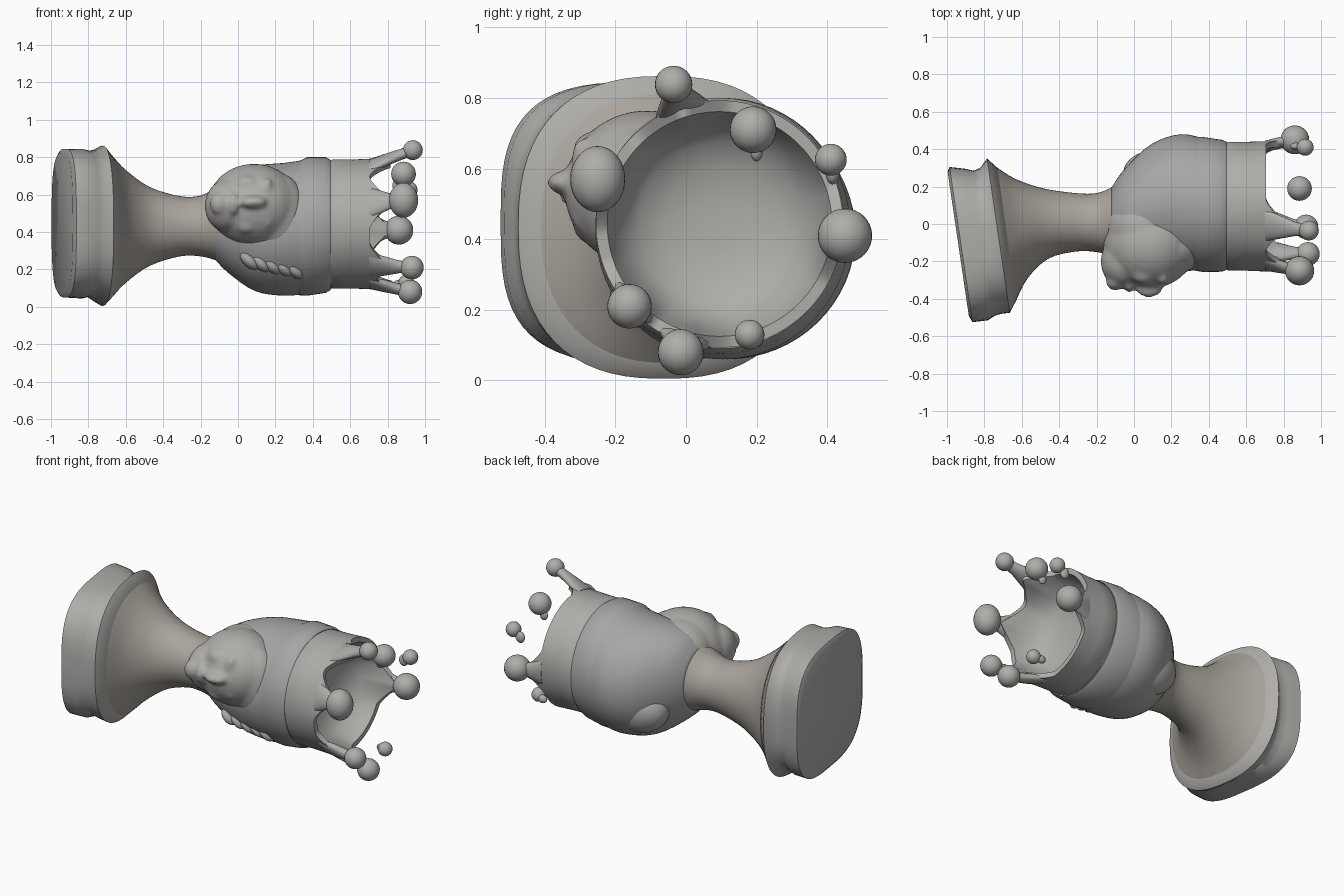
import bpy, bmesh, math
from mathutils import Vector, Matrix

if "Cube" in bpy.data.objects:
    bpy.data.objects.remove(bpy.data.objects["Cube"])

def material(name, col):
    m = bpy.data.materials.new(name)
    m.diffuse_color = (*col, 1)
    m.use_nodes = True
    m.node_tree.nodes["Principled BSDF"].inputs["Base Color"].default_value = m.diffuse_color
    return m

STONE = material("stone", (0.43, 0.42, 0.40))
NECK = material("warm_stone", (0.40, 0.37, 0.33))
HAIR = material("hair_grey", (0.38, 0.385, 0.385))

def finish(bm, name, mat, angle=50):
    bmesh.ops.recalc_face_normals(bm, faces=bm.faces)
    me = bpy.data.meshes.new(name)
    bm.to_mesh(me)
    bm.free()
    ob = bpy.data.objects.new(name, me)
    bpy.context.collection.objects.link(ob)
    me.materials.append(mat)
    bpy.ops.object.select_all(action='DESELECT')
    ob.select_set(True)
    bpy.context.view_layer.objects.active = ob
    bpy.ops.object.shade_smooth_by_angle(angle=math.radians(angle))
    return ob

def spow(v, p):
    return math.copysign(abs(v) ** p, v)

def skin(rings, name, mat):
    """Bridge closed rings of points and cap both ends."""
    bm = bmesh.new()
    vr = [[bm.verts.new(p) for p in r] for r in rings]
    n = len(vr[0])
    for a, b in zip(vr, vr[1:]):
        for i in range(n):
            j = (i + 1) % n
            bm.faces.new((a[i], a[j], b[j], b[i]))
    bm.faces.new(vr[0])
    bm.faces.new(vr[-1])
    return finish(bm, name, mat)

def ring(x, ylo, yhi, zlo, zhi, power=2.0, tilt=0.0, n=64):
    pts = []
    for i in range(n):
        t = 2 * math.pi * i / n
        dy = (yhi - ylo) / 2 * spow(math.cos(t), 2 / power)
        dz = (zhi - zlo) / 2 * spow(math.sin(t), 2 / power)
        pts.append(Vector((x - tilt * dy, (ylo + yhi) / 2 + dy, (zlo + zhi) / 2 + dz)))
    return pts

def smooth_sections(secs, steps=4):
    out = []
    for k in range(len(secs) - 1):
        p0, p1, p2, p3 = (secs[min(max(k + d, 0), len(secs) - 1)] for d in (-1, 0, 1, 2))
        for s in range(steps):
            t = s / steps
            out.append([0.5 * (2 * b + (c - a) * t + (2 * a - 5 * b + 4 * c - d) * t * t
                        + (3 * b - a - 3 * c + d) * t ** 3) for a, b, c, d in zip(p0, p1, p2, p3)])
    return out + [secs[-1]]

def blobs(parts, name, mat, voxel=0.0):
    """Ellipsoids (centre, radii, turn), optionally fused into one skin."""
    bm = bmesh.new()
    for c, r, turn in parts:
        m = Matrix.Translation(c) @ Matrix.Rotation(turn, 4, 'Y') @ Matrix.Diagonal((*r, 1))
        bmesh.ops.create_uvsphere(bm, u_segments=28, v_segments=16, radius=1, matrix=m)
    ob = finish(bm, name, mat)
    if voxel:
        re = ob.modifiers.new("fuse", 'REMESH')
        re.mode, re.voxel_size, re.use_smooth_shade = 'VOXEL', voxel, True
        sm = ob.modifiers.new("soften", 'SMOOTH')
        sm.factor, sm.iterations = 0.5, 6
    return ob

# Tilted stepped base (x, y low, y high, z low, z high, squareness, tilt)
base = [(-.94, -.49, .28, .07, .82, 3.1, .147), (-.925, -.525, .305, .05, .845, 3.1, .147),
        (-.84, -.515, .295, .045, .845, 3.0, .147), (-.80, -.49, .285, .055, .835, 2.8, .147),
        (-.765, -.48, .30, .03, .84, 2.6, .147), (-.725, -.475, .35, .005, .862, 2.45, .147),
        (-.68, -.41, .30, .05, .81, 2.3, .14)]
# Flared stem and neck
stem = [(-.68, -.41, .30, .05, .81, 2.3, .14), (-.60, -.29, .24, .13, .73, 2.1, .12),
        (-.47, -.185, .19, .22, .64, 2, .07), (-.31, -.147, .165, .27, .592, 2, 0),
        (-.20, -.15, .165, .27, .595, 2, 0), (-.12, -.17, .195, .25, .64, 2, 0)]
# Back of the head
skull = [(-.12, -.17, .195, .25, .64, 2, 0), (-.05, -.20, .295, .18, .71, 2, 0),
         (.09, -.23, .425, .085, .755, 2, 0), (.25, -.25, .48, .06, .77, 2, 0),
         (.40, -.245, .45, .075, .79, 2, 0), (.50, -.24, .43, .095, .78, 2, 0)]
skin([ring(*s) for s in base], "base", STONE)
skin([ring(*s) for s in smooth_sections(stem)], "stem", NECK)
skin([ring(*s) for s in smooth_sections(skull)], "hair", HAIR)

# Face with jaw, forehead, temples, nose, lips, brow and cheeks, fused together
blobs([((.085, -.11, .54), (.25, .235, .225), 0), ((-.06, -.20, .54), (.118, .14, .14), 0),
       ((.20, -.13, .50), (.17, .145, .22), 0), ((.05, -.02, .56), (.20, .20, .19), 0),
       ((.08, -.335, .56), (.075, .058, .035), 0), ((-.10, -.31, .55), (.05, .045, .06), 0),
       ((-.025, -.325, .55), (.03, .04, .06), 0),
       ((.15, -.29, .63), (.03, .035, .06), .2), ((.15, -.29, .48), (.03, .035, .06), -.2),
       ((.05, -.26, .65), (.07, .06, .055), 0), ((.05, -.26, .44), (.07, .06, .055), 0)],
      "face", STONE, .013)

# Twisted braid lying along the hair below the face
blobs([((.06 + .06 * i, -.165 + .007 * i, .245 - .012 * i), (.06, .05, .032), .75) for i in range(5)],
      "braid", HAIR)
# Swept back panel, nearly flush with the head
blobs([((.13, .27, .29), (.19, .13, .15), .2)], "back_lock", STONE)

# Headband between hair and crown
skin([ring(*s) for s in [(.33, -.25, .465, .062, .78), (.37, -.257, .465, .06, .80),
      (.47, -.255, .45, .075, .80), (.495, -.245, .44, .09, .785)]], "headband", HAIR)

# Crown ball positions: x, y, z, radius, standing on a prong or loose
BALLS = [(.935, -.035, .838, .053, 1), (.885, .19, .71, .066, 0), (.915, .41, .625, .045, 0),
         (.86, .45, .41, .077, 1), (.90, .18, .13, .042, 0), (.92, -.015, .08, .065, 1),
         (.93, -.16, .21, .063, 1), (.885, -.25, .57, .078, 1)]
CY, CZ, R = .095, .443, .348
peaks = [math.atan2(b[2] - CZ, b[1] - CY) for b in BALLS if b[4]]

def rim_x(t):
    d = min(abs((t - p + math.pi) % (2 * math.pi) - math.pi) for p in peaks)
    return .705 + .12 * max(0, 1 - d / .42) ** 1.3

def crown_ring(f, r, n=128):
    """f runs from crown foot (0) to the pointed rim (1)."""
    return [Vector((.48 + f * (min(rim_x(t), 9 if f > .6 else .70) - .48),
                    CY + r * math.cos(t), CZ + r * math.sin(t)))
            for t in (2 * math.pi * i / n for i in range(n))]

# Hollow pointed crown: outside wall, rim, bowl inside
skin([crown_ring(f, r) for f, r in [(0, R - .02), (.1, R - .004), (.5, R - .004), (.85, R), (1, R + .002),
      (1, R - .03), (.8, R - .045), (.55, R - .075), (.35, R - .12), (.2, R - .19), (.14, R - .28)]],
     "crown", STONE)

# Tapered prongs leaning out to the balls
def prong(ball, idx):
    end = Vector(ball[:3])
    t = math.atan2(end.z - CZ, end.y - CY)
    start = Vector((.70, CY + (R - .022) * math.cos(t), CZ + (R - .022) * math.sin(t)))
    radial = Vector((0, math.cos(t), math.sin(t)))
    side = Vector((0, -math.sin(t), math.cos(t)))
    rings = []
    for f, w, d in [(0, .09, .024), (.35, .065, .03), (.7, .038, .03), (1, .03, .03)]:
        c = start.lerp(end, f)
        rings.append([c + side * w * math.cos(a) + radial * d * math.sin(a)
                      for a in (2 * math.pi * k / 16 for k in range(16))])
    skin(rings, f"crown_prong_{idx}", STONE)

for i, b in enumerate(BALLS):
    if b[4]:
        prong(b, i)
    blobs([(b[:3], (b[3], b[3], b[3] * (1.2 if i == 7 else 1)), 0)], f"crown_ball_{i}", STONE)

# Broken stubs left under the loose balls
blobs([((.85, .20, .65), (.025, .018, .03), 0), ((.865, .415, .59), (.03, .02, .035), 0),
       ((.86, .20, .12), (.03, .02, .025), 0)], "loose_stubs", STONE)
